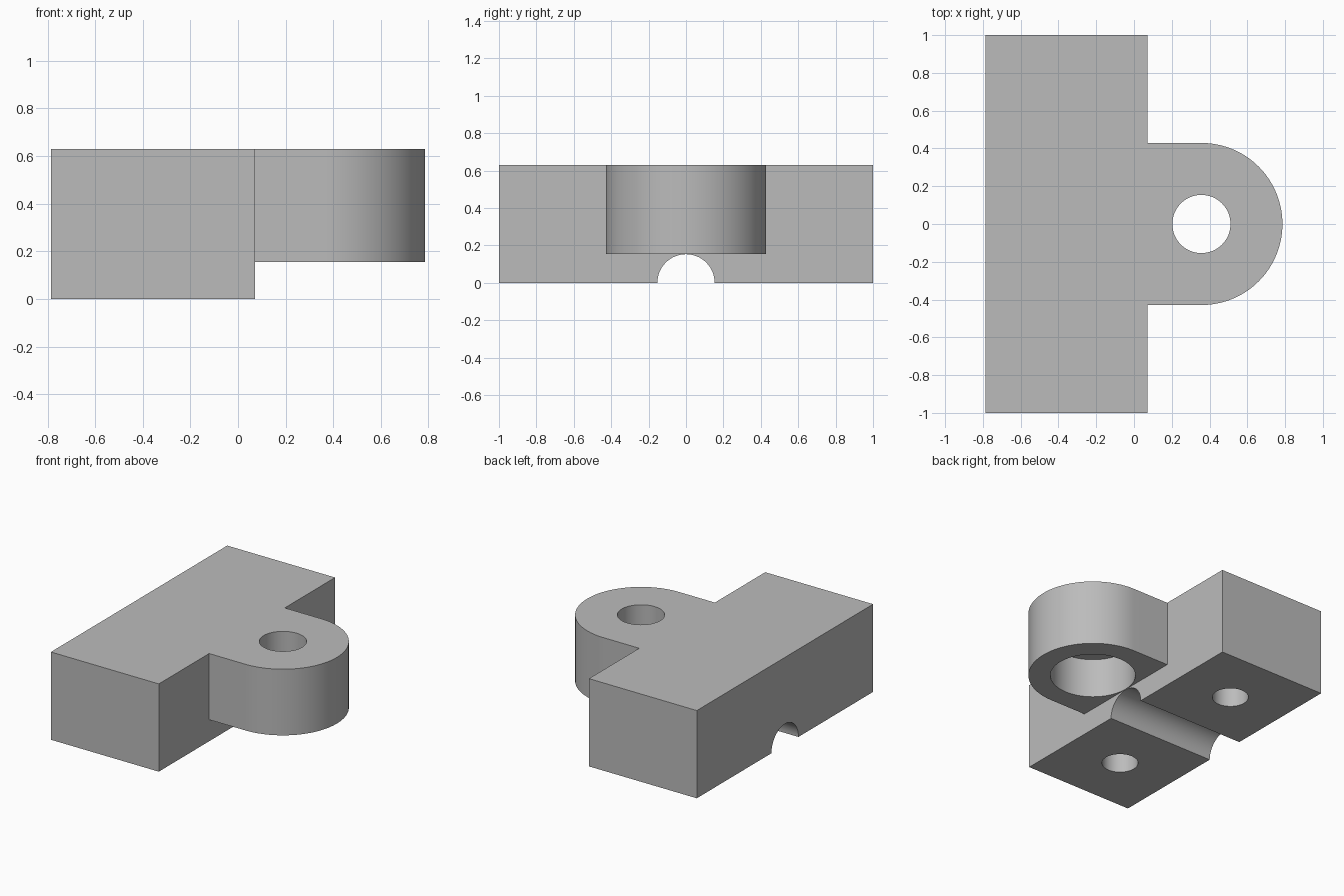
import bpy, bmesh, math
from mathutils import Matrix

if "Cube" in bpy.data.objects:
    bpy.data.objects.remove(bpy.data.objects["Cube"], do_unlink=True)

BACK, FACE, HOLE_X = -0.786, 0.071, 0.357   # block back, block face, lug axis
HEIGHT, LUG_BASE, LUG_R = 0.63, 0.155, 0.429

grey = bpy.data.materials.new("plain grey")
grey.use_nodes = True
colour = (0.5, 0.5, 0.5, 1)
grey.diffuse_color = colour
grey.node_tree.nodes["Principled BSDF"].inputs["Base Color"].default_value = colour


def arc(cx, cy, r, start, end, steps):
    angles = [math.radians(start + (end - start) * i / steps) for i in range(steps + 1)]
    return [(cx + r * math.cos(a), cy + r * math.sin(a)) for a in angles]


def extrude(name, points, direction):
    """Extrude a closed outline of 3D points into a solid."""
    bm = bmesh.new()
    face = bm.faces.new([bm.verts.new(p) for p in points])
    result = bmesh.ops.extrude_face_region(bm, geom=[face], use_keep_orig=True)
    moved = [v for v in result["geom"] if isinstance(v, bmesh.types.BMVert)]
    bmesh.ops.translate(bm, verts=moved, vec=direction)
    bmesh.ops.recalc_face_normals(bm, faces=bm.faces)
    mesh = bpy.data.meshes.new(name)
    bm.to_mesh(mesh)
    bm.free()
    mesh.materials.append(grey)
    obj = bpy.data.objects.new(name, mesh)
    bpy.context.collection.objects.link(obj)
    return obj


def drill(name, x, y, radius, bottom, top):
    outline = arc(x, y, radius, 0, 360, 64)[:-1]
    return extrude(name, [(px, py, bottom) for px, py in outline], (0, 0, top - bottom))


def combine(target, tool, operation):
    """Apply a boolean and discard its helper."""
    mod = target.modifiers.new(tool.name, "BOOLEAN")
    mod.operation, mod.solver, mod.object = operation, "EXACT", tool
    bpy.context.view_layer.objects.active = target
    bpy.ops.object.modifier_apply(modifier=mod.name)
    bpy.data.objects.remove(tool, do_unlink=True)


# Main block with the half-round groove in its underside
profile = [(1, 0), (1, HEIGHT), (-1, HEIGHT), (-1, 0)] + arc(0, 0, 0.153, 180, 0, 32)
bracket = extrude("mounting_block", [(BACK, y, z) for y, z in profile], (FACE - BACK, 0, 0))

# Rounded lug, raised above the base
outline = [(FACE - 0.1, -LUG_R)] + arc(HOLE_X, 0, LUG_R, -90, 90, 64) + [(FACE - 0.1, LUG_R)]
lug = extrude("rounded_lug", [(x, y, LUG_BASE) for x, y in outline], (0, 0, HEIGHT - LUG_BASE))
combine(bracket, lug, "UNION")

# Through hole with a wider counterbore from below
combine(bracket, drill("lug_hole", HOLE_X, 0, 0.154, 0.3, 0.8), "DIFFERENCE")
combine(bracket, drill("counterbore", HOLE_X, 0, 0.283, 0.1, 0.44), "DIFFERENCE")

# Blind screw holes in the underside
for side in (-1, 1):
    hole = drill("screw_hole", (BACK + FACE) / 2, side * 0.571, 0.12, -0.1, 0.43)
    combine(bracket, hole, "DIFFERENCE")

bpy.ops.object.select_all(action="DESELECT")
bracket.select_set(True)
bpy.context.view_layer.objects.active = bracket
bpy.ops.object.shade_smooth_by_angle(angle=math.radians(30))
